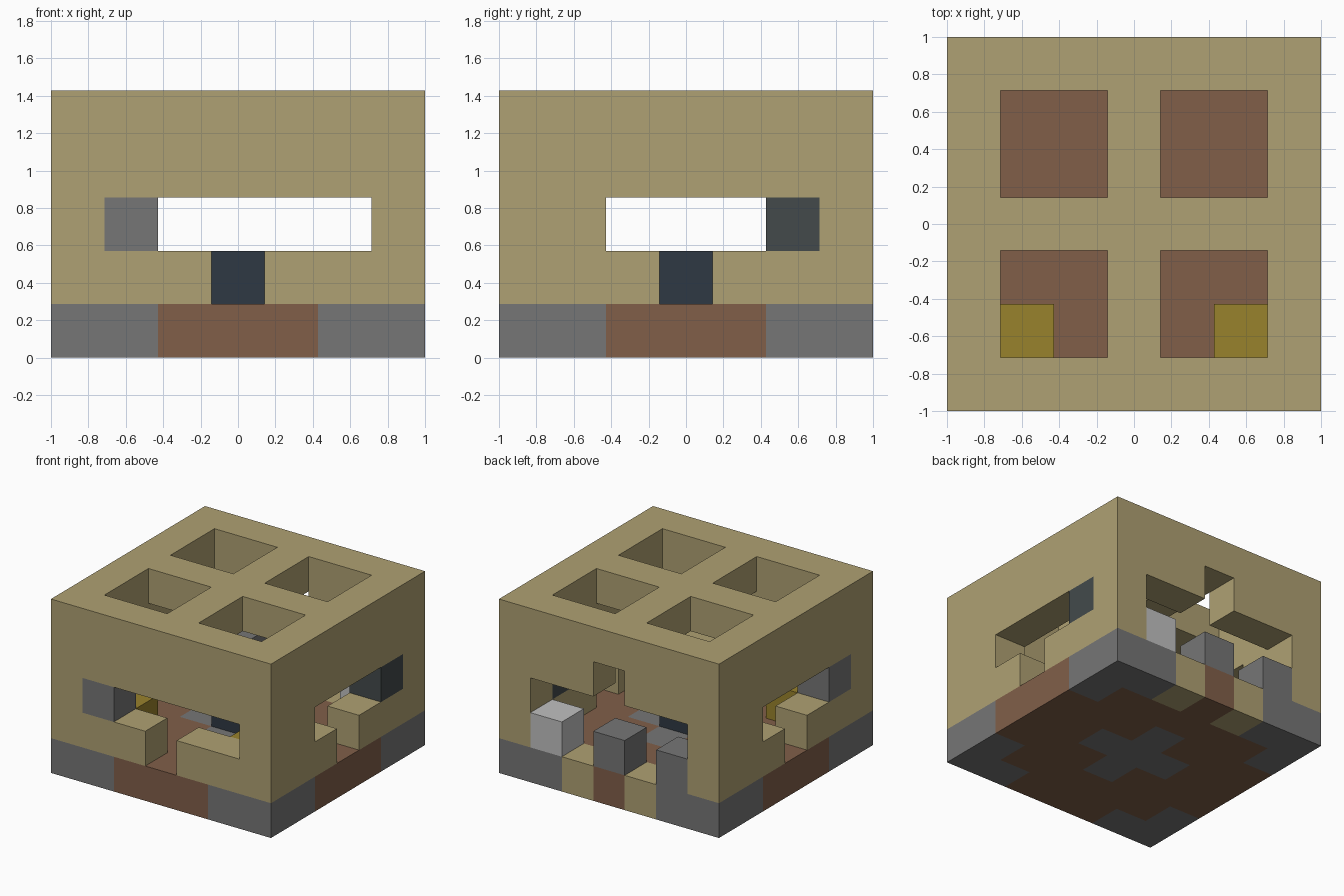
import bpy
import bmesh
from mathutils import Vector

old = bpy.data.objects.get("Cube")
if old:
    bpy.data.objects.remove(old, do_unlink=True)

N = 7                # blocks along each side
S = 2 / N            # block size
cells = {}           # (x, y, z) -> part name


def fill(part, xs, ys, zs):
    """Fill a box of blocks; each span is (first, last). None clears it."""
    for x in range(xs[0], xs[1] + 1):
        for y in range(ys[0], ys[1] + 1):
            for z in range(zs[0], zs[1] + 1):
                cells.pop((x, y, z), None)
                if part:
                    cells[x, y, z] = part


def put(part, *spots):
    for x, y, z in spots:
        fill(part, (x, x), (y, y), (z, z))


def material(name, rgb):
    lin = [((c / 255 + 0.055) / 1.055) ** 2.4 for c in rgb] + [1]
    m = bpy.data.materials.new(name)
    m.use_nodes = True
    m.diffuse_color = lin
    m.node_tree.nodes["Principled BSDF"].inputs["Base Color"].default_value = lin
    return m


tan = material("tan", (175, 161, 115))
grey = material("stone grey", (118, 118, 118))
brown = material("brown", (129, 95, 73))
yellow = material("dark yellow", (153, 130, 44))
navy = material("navy", (47, 56, 67))
slate = material("slate", (67, 74, 75))
pale = material("pale grey", (192, 192, 192))

parts = {
    "floor": brown, "floor_stone": grey, "back_threshold": tan,
    "walls_and_roof": tan, "stone_blocks": grey, "slate_block": slate,
    "pale_block": pale, "centre_block": navy, "corner_boxes": yellow,
}

# Floor with stone corners and a stone cross in the middle
fill("floor", (0, 6), (0, 6), (0, 0))
for cx, dx in ((0, 1), (6, -1)):
    for cy, dy in ((0, 1), (6, -1)):
        put("floor_stone", (cx, cy, 0), (cx + dx, cy, 0), (cx, cy + dy, 0))
fill("floor_stone", (2, 4), (3, 3), (0, 0))
fill("floor_stone", (3, 3), (2, 4), (0, 0))
put("back_threshold", (2, 6, 0), (4, 6, 0))

# Hollow shell with four roof openings
fill("walls_and_roof", (0, 6), (0, 6), (1, 4))
fill(None, (1, 5), (1, 5), (1, 3))
for a in (1, 4):
    for b in (1, 4):
        fill(None, (a, a + 1), (b, b + 1), (4, 4))

# Windows and doorways: front, both sides, ruined back
fill(None, (2, 5), (0, 0), (2, 2))
put(None, (3, 0, 1))
for side in (0, 6):
    fill(None, (side, side), (2, 4), (2, 2))
    put(None, (side, 3, 1))
fill(None, (1, 5), (6, 6), (1, 2))
put(None, (3, 6, 3))

# Odd blocks set in the walls and the room
put("stone_blocks", (1, 0, 2), (0, 1, 2), (1, 6, 1), (3, 6, 1))
put("slate_block", (6, 5, 2))
put("pale_block", (5, 6, 1))
put("centre_block", (3, 3, 1))
put("corner_boxes", (1, 1, 1), (5, 1, 1))


def build(part, mat):
    """Make one mesh from the exposed faces of a part's blocks."""
    bm = bmesh.new()
    for cell, owner in cells.items():
        if owner != part:
            continue
        base = Vector(cell)
        for axis in range(3):
            u, v = Vector(), Vector()
            u[(axis + 1) % 3] = v[(axis + 2) % 3] = 1
            for step in (-1, 1):
                near = list(cell)
                near[axis] += step
                if tuple(near) in cells:
                    continue
                p = base.copy()
                p[axis] += max(step, 0)
                ring = [p, p + u, p + u + v, p + v]
                if step < 0:
                    ring.reverse()
                bm.faces.new([bm.verts.new((q - Vector((N / 2, N / 2, 0))) * S)
                              for q in ring])
    bmesh.ops.remove_doubles(bm, verts=bm.verts, dist=S / 100)
    bmesh.ops.dissolve_limit(bm, angle_limit=0.01, verts=bm.verts, edges=bm.edges)
    mesh = bpy.data.meshes.new(part)
    bm.to_mesh(mesh)
    bm.free()
    mesh.materials.append(mat)
    bpy.context.collection.objects.link(bpy.data.objects.new(part, mesh))


for name, mat in parts.items():
    build(name, mat)
